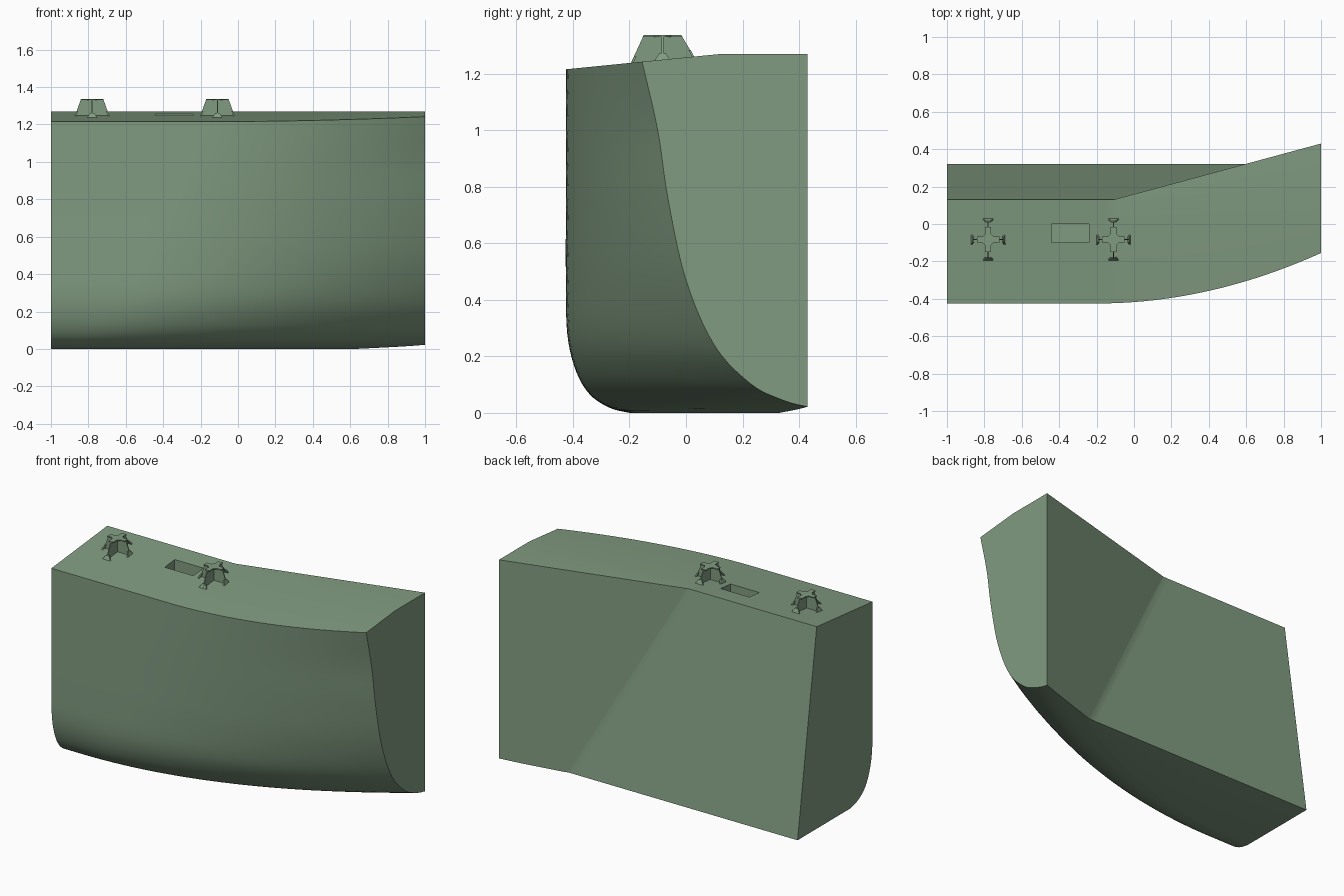
import bpy, bmesh, math
from mathutils import Vector

if "Cube" in bpy.data.objects:
    bpy.data.objects.remove(bpy.data.objects["Cube"])


def make_object(name, verts, faces):
    mesh = bpy.data.meshes.new(name)
    mesh.from_pydata(verts, [], faces)
    bm = bmesh.new()
    bm.from_mesh(mesh)
    bmesh.ops.recalc_face_normals(bm, faces=bm.faces)
    bm.to_mesh(mesh)
    bm.free()
    ob = bpy.data.objects.new(name, mesh)
    bpy.context.collection.objects.link(ob)
    return ob


def loft(name, rings):
    """Closed rings of equal length, capped at both ends."""
    n = len(rings[0])
    faces = [(i * n + j, i * n + (j + 1) % n, (i + 1) * n + (j + 1) % n, (i + 1) * n + j)
             for i in range(len(rings) - 1) for j in range(n)]
    faces += [tuple(range(n)), tuple(range((len(rings) - 1) * n, len(rings) * n))]
    return make_object(name, [p for r in rings for p in r], faces)


def smooth_curve(pts, steps=5):
    """Catmull-Rom resampling."""
    p = [Vector(q) for q in pts]
    p = [2 * p[0] - p[1]] + p + [2 * p[-1] - p[-2]]
    out = []
    for i in range(1, len(p) - 2):
        a, b, c, d = p[i - 1:i + 3]
        for k in range(steps):
            t = k / steps
            out.append(0.5 * (2 * b + (c - a) * t + (2 * a - 5 * b + 4 * c - d) * t * t
                              + (3 * b - a - 3 * c + d) * t ** 3))
    return out + [p[-2]]


def material(name, color):
    m = bpy.data.materials.new(name)
    m.diffuse_color = color
    m.use_nodes = True
    m.node_tree.nodes["Principled BSDF"].inputs["Base Color"].default_value = m.diffuse_color
    return m


def cut(ob, cutter):
    mod = ob.modifiers.new("cut", 'BOOLEAN')
    mod.operation = 'DIFFERENCE'
    mod.solver = 'EXACT'
    mod.object = cutter
    bpy.context.view_layer.objects.active = ob
    bpy.ops.object.modifier_apply(modifier=mod.name)
    bpy.data.objects.remove(cutter)


green = material("green_paint", (0.22, 0.33, 0.22, 1))

# Hull: side sections (y, z) at both ends, blended along x
left = smooth_curve([(-.425, 1.215), (-.425, .95), (-.425, .72), (-.425, .48), (-.42, .28),
                     (-.39, .15), (-.34, .065), (-.27, .018), (-.2, 0)])
right = smooth_curve([(-.155, 1.242), (-.10, 1.0), (-.063, .754), (0, .47), (.10, .24),
                      (.225, .106), (.33, .05), (.43, .022), (.6, 0)])
rings = []
for i in range(41):
    x = -1 + i / 20
    ring = [(x, .13, 1.27)]
    for j, (a, b) in enumerate(zip(left, right)):
        start = -.2 - .8 * j / (len(left) - 1)      # lower part starts curving earlier
        p = a.lerp(b, max(0, (x - start) / (1 - start)) ** 2)
        ring.append((x, p.x, max(0, p.y)))
    rings.append(ring + [(x, 1.0, 0), (x, 1.0, 1.27)])
hull = loft("hull_section", rings)

# Back wall: sloped plane on one side, angled upright plane on the other
wedge = []
for z in (-.1, 1.4):
    s = .32 - .19 * z / 1.27
    k = .3 / 1.11
    wedge.append([(-1.2, s, z), (-.11 + (s - .13) / k, s, z), (1.2, .13 + 1.31 * k, z),
                  (1.2, 1.3, z), (-1.2, 1.3, z)])
cut(hull, loft("back_cutter", wedge))

# Deck hatch recess
cut(hull, loft("hatch_cutter", [[(-.44, -.1, z), (-.24, -.1, z), (-.24, 0, z), (-.44, 0, z)]
                                for z in (1.19, 1.4)]))
hull.data.materials.append(green)
bpy.ops.object.select_all(action='DESELECT')
hull.select_set(True)
bpy.context.view_layer.objects.active = hull
bpy.ops.object.shade_smooth_by_angle(angle=math.radians(30))


def deck(y):
    return 1.27 - (.13 - y) * .099


# Deck fittings: crossed webs, cross-shaped cap, four splayed feet
TOP, CY = 1.335, -.083
for n, cx in enumerate((-.78, -.11)):
    parts = []
    for ax, top, bot in ((0, .06, .092), (1, .067, .113)):
        def at(u, v, z):
            return (cx + u, CY + v, z) if ax == 0 else (cx - v, CY + u, z)

        def ground(u):
            return deck(CY + (u if ax else 0)) - .003

        # Thin web
        parts.append(loft(f"fitting_{n}_web_{ax}", [
            [at(-bot, v, ground(-bot)), at(bot, v, ground(bot)), at(top, v, TOP), at(-top, v, TOP)]
            for v in (-.003, .003)]))
        # Feet
        for s in (-1, 1):
            g = ground(s * bot)
            lean = (bot - top) * .28
            parts.append(loft(f"fitting_{n}_foot_{ax}_{s}", [
                [at(s * (bot - d), -.028, g), at(s * (bot - d), .028, g),
                 at(s * (bot - d - lean), .012, g + .026), at(s * (bot - d - lean), -.012, g + .026)]
                for d in (0, .008)]))
    # Cap
    w, f = .016, .026
    quarter = [(.06, -w), (.06, w), (f, w), (w, f)]
    outline = [(.06, w), (f + .004, w), (w, f + .004), (w, .067)]
    full = outline + [(-x, y) for x, y in outline[::-1]]
    full += [(x, -y) for x, y in full[::-1]]
    parts.append(loft(f"fitting_{n}_cap", [[(cx + x, CY + y, z) for x, y in full]
                                           for z in (TOP - .005, TOP + .001)]))
    for p in parts:
        p.data.materials.append(green)
